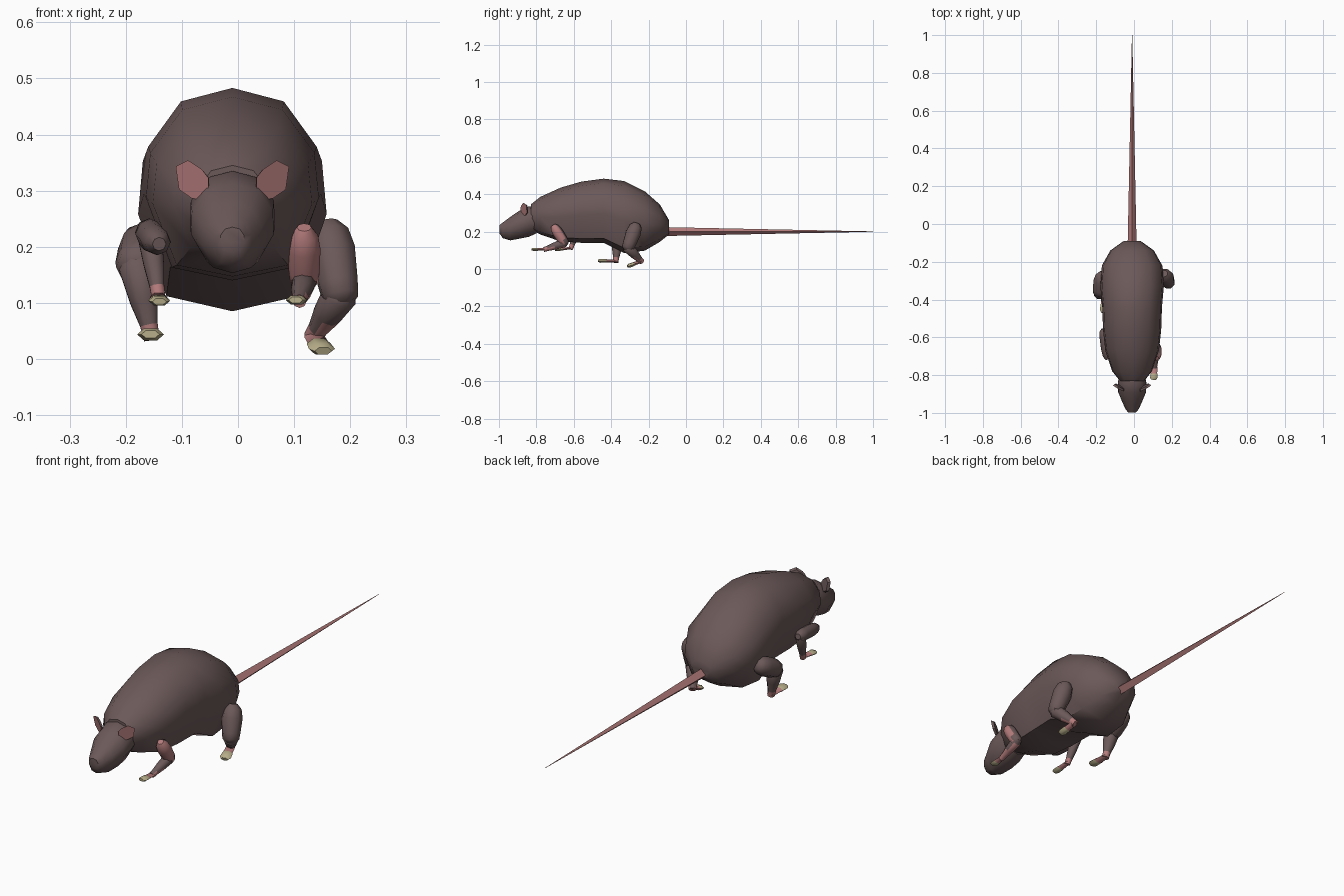
import bpy, math
from mathutils import Vector

if "Cube" in bpy.data.objects:
    bpy.data.objects.remove(bpy.data.objects["Cube"])


def material(name, r, g, b):
    m = bpy.data.materials.new(name)
    m.diffuse_color = (r, g, b, 1)
    m.use_nodes = True
    m.node_tree.nodes["Principled BSDF"].inputs["Base Color"].default_value = m.diffuse_color
    return m


FUR = material("brown fur", 0.15, 0.10, 0.10)
SKIN = material("pink skin", 0.46, 0.20, 0.20)
CLAW = material("beige toes", 0.47, 0.42, 0.25)
CX = -0.01  # centre line of the body


def make(name, verts, faces, mats, rule=None, angle=50):
    me = bpy.data.meshes.new(name)
    me.from_pydata(verts, [], faces)
    me.update()
    for m in mats:
        me.materials.append(m)
    for p in me.polygons:
        p.use_smooth = True
        if rule:
            p.material_index = rule(p)
    me.set_sharp_from_angle(angle=math.radians(angle))
    ob = bpy.data.objects.new(name, me)
    bpy.context.collection.objects.link(ob)
    return ob


def skin_rings(rings):
    """Join equal rings (counter-clockwise along the travel direction)."""
    n = len(rings[0])
    verts = [v for r in rings for v in r]
    faces = []
    for i in range(len(rings) - 1):
        for j in range(n):
            k = (j + 1) % n
            faces.append((i * n + j, i * n + k, (i + 1) * n + k, (i + 1) * n + j))
    faces.append(tuple(reversed(range(n))))
    last = (len(rings) - 1) * n
    faces.append(tuple(range(last, last + n)))
    return verts, faces


def trunk(name, half_profile, sections):
    """Loft along y; each section is y, half width, bottom, top."""
    prof = half_profile + [(-x, z) for x, z in half_profile[-2:0:-1]]
    rings = []
    for y, w, zb, zt in sections:
        c, h = (zb + zt) / 2, (zt - zb) / 2
        rings.append([(CX + x * w, y, c + z * h) for x, z in prof])
    return make(name, *skin_rings(rings), [FUR])


def limb(name, p, q, radii, mats, flat=1.0, sides=8, rule=None, angle=50):
    """Tapered segment from p to q; radii are (fraction, radius)."""
    p, q = Vector(p), Vector(q)
    rot = (q - p).to_track_quat('Z', 'Y')
    rings = []
    for t, r in radii:
        ring = []
        for j in range(sides):
            a = math.tau * j / sides
            ring.append(p.lerp(q, t) + rot @ Vector((r * math.cos(a), r * flat * math.sin(a), 0)))
        rings.append(ring)
    return make(name, *skin_rings(rings), mats, rule, angle)


# Body and head
trunk("body",
      [(0, 1), (0.58, 0.86), (0.95, 0.39), (1, -0.1), (0.70, -0.86), (0, -1)],
      [(-0.83, 0.065, 0.21, 0.345), (-0.78, 0.105, 0.185, 0.385),
       (-0.67, 0.142, 0.147, 0.435), (-0.56, 0.154, 0.14, 0.467),
       (-0.44, 0.158, 0.14, 0.483), (-0.33, 0.168, 0.085, 0.470),
       (-0.22, 0.160, 0.098, 0.415), (-0.14, 0.115, 0.145, 0.345),
       (-0.09, 0.045, 0.185, 0.26)])
trunk("head",
      [(0, 1), (0.6, 0.85), (0.95, 0.35), (0.97, -0.2), (0.6, -0.85), (0, -1)],
      [(-0.80, 0.07, 0.19, 0.33), (-0.84, 0.078, 0.172, 0.335),
       (-0.89, 0.076, 0.162, 0.312), (-0.94, 0.055, 0.153, 0.278),
       (-0.98, 0.036, 0.165, 0.248), (-0.997, 0.022, 0.19, 0.235)])

# Tail
limb("tail", (CX, -0.13, 0.20), (CX, 1.0, 0.20),
     [(0, 0.024), (0.5, 0.0125), (1, 0.001)], [SKIN], sides=4, angle=30)

# Ears: pink in front, fur behind
outline = [(1, .343), (.62, .354), (.2, .338), (0, .323),
           (0, .302), (.2, .284), (.5, .286), (.9, .302)]
for s, side in ((-1, "left"), (1, "right")):
    front = [Vector((CX + s * (0.043 + 0.058 * u), -0.885 + 0.035 * u - 0.2 * (z - .32), z))
             for u, z in outline]
    shift = Vector((-s * 0.005, 0.009, 0))
    mid = sum(front, Vector()) / len(front)
    back = [mid + (v - mid) * 0.85 + shift for v in front]
    rings = [front, back] if s > 0 else [front[::-1], back[::-1]]
    rings = [r[::-1] for r in rings]
    v, f = skin_rings(rings)
    # the front cap is the second last face
    ear = make(side + "_ear", v, f, [FUR, SKIN], angle=30,
               rule=lambda p, n=len(f): 1 if p.index == n - 2 else 0)


def paw(name, heel, toe, w):
    limb(name, heel, toe, [(-0.1, w * 0.7), (0.1, w * 0.95), (0.5, w), (0.52, w * 1.1),
                           (0.85, w * 1.2), (1, w * 0.8)],
         [SKIN, CLAW], flat=0.5, sides=6,
         rule=lambda p: 1 if p.center.y < heel[1] * 0.45 + toe[1] * 0.55 else 0)


def leg(name, hip, knee, ankle, toe, r1, r2, r3, w, upper_skin=False):
    """Thigh, shin and paw, each overlapping at the joint."""
    limb(name + "_upper", hip, knee,
         [(-0.35, r1 * 0.45), (-0.15, r1 * 0.85), (0.2, r1), (0.8, r2 * 1.1),
          (1.05, r2), (1.2, r2 * 0.5)], [FUR, SKIN],
         rule=lambda p: 1 if upper_skin and p.normal.y < 0.35 else 0)
    limb(name + "_lower", knee, ankle,
         [(-0.15, r2 * 0.5), (0, r2 * 0.95), (0.5, (r2 + r3) / 2), (0.85, r3), (1.06, r3 * 0.9)],
         [FUR, SKIN], rule=lambda p: 1 if p.center.z < ankle[2] + 0.012 else 0)
    paw(name + "_paw", ankle, toe, w)


# Legs in a walking pose
leg("right_front_leg", (0.118, -0.695, 0.21), (0.118, -0.65, 0.14),
    (0.11, -0.755, 0.105), (0.103, -0.825, 0.105), 0.029, 0.025, 0.014, 0.016, True)
leg("left_front_leg", (-0.145, -0.68, 0.21), (-0.158, -0.575, 0.225),
    (-0.142, -0.615, 0.112), (-0.14, -0.70, 0.102), 0.027, 0.025, 0.014, 0.016)
leg("right_hind_leg", (0.165, -0.275, 0.21), (0.182, -0.31, 0.115),
    (0.135, -0.24, 0.042), (0.152, -0.312, 0.014), 0.043, 0.034, 0.018, 0.02)
leg("left_hind_leg", (-0.17, -0.285, 0.205), (-0.18, -0.365, 0.165),
    (-0.155, -0.375, 0.042), (-0.156, -0.47, 0.044), 0.042, 0.037, 0.017, 0.02)
